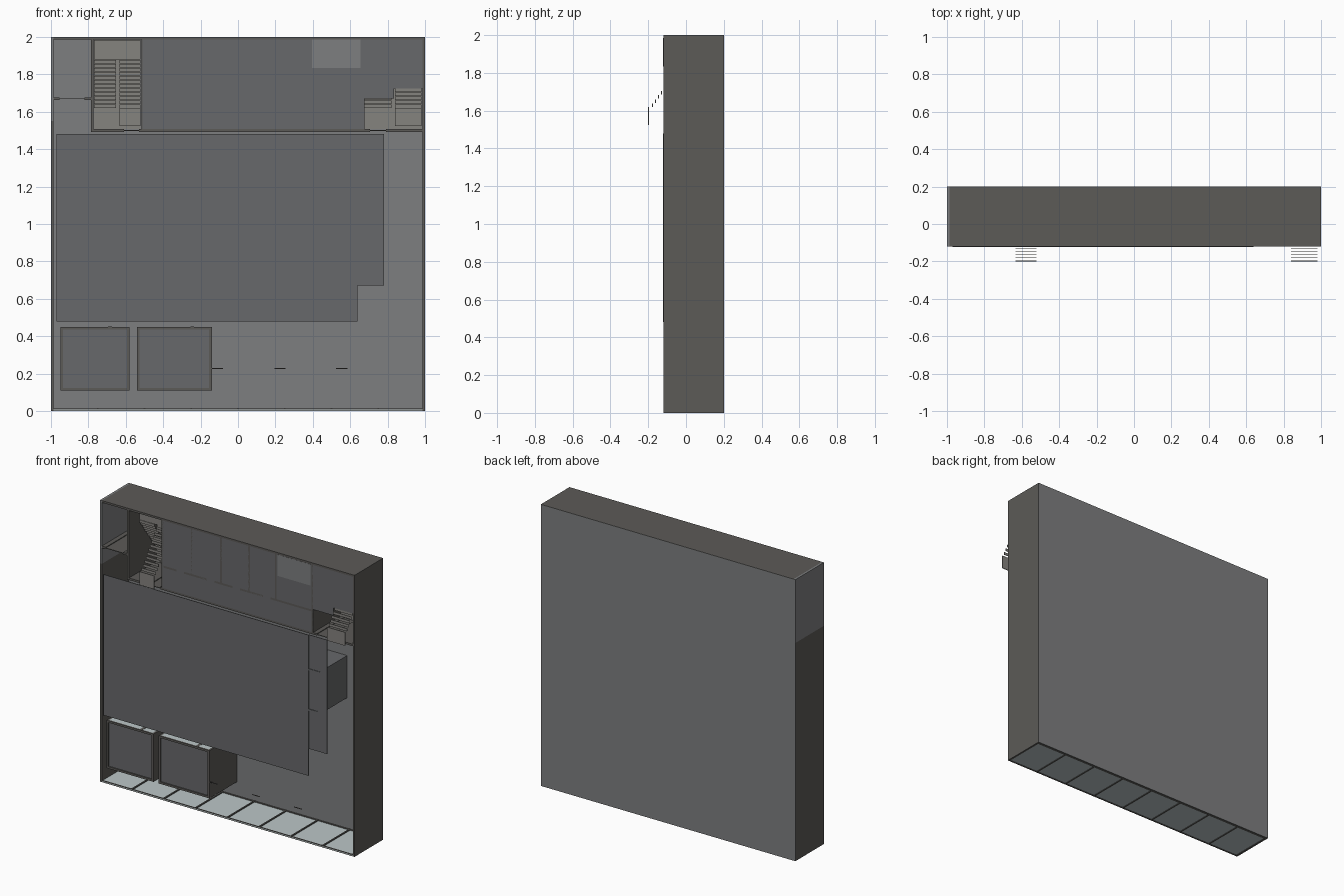
import bpy, bmesh

if "Cube" in bpy.data.objects:
    bpy.data.objects.remove(bpy.data.objects["Cube"])

FRONT, FLOOR, T = -0.12, 0.187, 0.014   # upper deck level, floor surface, wall thickness


def mat(name, r, g, b):
    m = bpy.data.materials.new(name)
    m.diffuse_color = (r, g, b, 1)
    m.use_nodes = True
    m.node_tree.nodes["Principled BSDF"].inputs["Base Color"].default_value = m.diffuse_color
    return m


WALL = mat("wall_grey", 0.107, 0.103, 0.096)
DECK = mat("deck_grey", 0.136, 0.140, 0.145)
PALE = mat("pale_floor", 0.208, 0.212, 0.217)
STONE = mat("stair_stone", 0.235, 0.228, 0.212)
GLASS = mat("glass", 0.50, 0.57, 0.575)


def boxes(name, material, items):
    """One object made of boxes given as (x0, x1, y0, y1, z0, z1)."""
    bm = bmesh.new()
    for x0, x1, y0, y1, z0, z1 in items:
        vs = bmesh.ops.create_cube(bm, size=1)["verts"]
        for v in vs:
            v.co = (x0 + (v.co.x + .5) * (x1 - x0),
                    y0 + (v.co.y + .5) * (y1 - y0),
                    z0 + (v.co.z + .5) * (z1 - z0))
    me = bpy.data.meshes.new(name)
    bm.to_mesh(me)
    bm.free()
    me.materials.append(material)
    ob = bpy.data.objects.new(name, me)
    bpy.context.collection.objects.link(ob)
    return ob


def wall(x0, x1, z0, z1, y0=FRONT):
    return (x0, x1, y0, FLOOR, z0, z1)


def hwall(z, *spans):
    return [wall(a, b, z - T / 2, z + T / 2) for a, b in spans]


def vwall(x, z0, z1):
    return wall(x - T / 2, x + T / 2, z0, z1)


def deck(x0, x1, z0, z1, y=FRONT):
    return (x0, x1, y, y + 0.004, z0, z1)


# Outer shell
boxes("floor_slab", PALE, [(-1 + T, 1 - T, FLOOR, 0.2, T, 2 - T)])
boxes("outer_walls", WALL, [(1 - T, 1, FRONT, .2, 0, 2), (-1 + T, 1 - T, FRONT, .2, 2 - T, 2),
                            (-1, -1 + T, FRONT, .2, 0, 1.55)])
boxes("left_wall_upper", PALE, [(-1, -1 + T, FRONT, .2, 1.55, 2)])
boxes("back_skin", PALE, [(-1, 1, .199, .2005, 0, 2)])

# Glazed facade along the bottom edge
boxes("facade_glass", GLASS, [wall(-1 + T, 1 - T, 0.004, 0.009)])
frames = [wall(-.75 + .25 * i - .005, -.75 + .25 * i + .005, 0, 0.016) for i in range(7)]
frames += [(-1 + T, 1 - T, FRONT, FRONT + .008, 0, .013),
           (-1 + T, 1 - T, FLOOR - .008, .2, 0, .013)]
boxes("facade_mullions", WALL, frames)

# Upper decks
boxes("main_deck", DECK, [deck(-0.97, 0.64, 0.48, 1.48, FRONT - .002)])
boxes("side_deck", DECK, [deck(0.64, 0.78, 0.67, 1.48, FRONT + .004)])
boxes("office_deck", DECK, [deck(-0.51, 0.675, 1.507, 1.986), deck(0.675, 0.835, 1.67, 1.986),
                            deck(0.835, 0.986, 1.725, 1.986)])
boxes("light_panel", PALE, [deck(0.395, 0.655, 1.835, 1.986, FRONT - .001)])


# Free-standing rooms: ring of walls, optionally lidded and glazed on the upper side
def room(name, x0, x1, z0, z1, glazed):
    ring = [wall(x0, x0 + T, z0, z1), wall(x1 - T, x1, z0, z1),
            wall(x0 + T, x1 - T, z0, z0 + T)]
    top = wall(x0 + T, x1 - T, z1 - T, z1)
    if glazed:
        door = x1 - T - .1
        ring += [(x0 + T, x1 - T, FRONT, FRONT + .012, z1 - T, z1),
                 wall(door, door + .02, z1 - T, z1 + .001)]
        boxes(name + "_walls", WALL, ring)
        boxes(name + "_glazing", GLASS, [wall(x0 + T, x1 - T, z1 - T, z1, FRONT + .012)])
        boxes(name + "_lid", DECK, [deck(x0 + T, x1 - T, z0 + T, z1 - T, FRONT + .008)])
    else:
        boxes(name + "_walls", DECK, ring + [top])


room("left_room", -0.95, -0.58, 0.11, 0.45, True)
room("middle_room", -0.54, -0.14, 0.11, 0.45, True)
room("lift_shaft", 0.50, 0.727, 0.94, 1.24, False)

# Small bars in the entrance hall
boxes("hall_bars", WALL, [(x, x + .06, FRONT, FRONT + .004, .225, .229)
                          for x in (-.14, .195, .525)])

# Partition walls of the rear rooms
parts = hwall(1.50, (-0.787, -0.61), (-0.53, 0.705), (0.79, 1 - T))
parts += hwall(1.67, (-1 + T, -0.955), (-0.82, -0.787))
parts += hwall(1.66, (-0.503, -.40), (-.34, -.16), (-.10, .04), (.10, .28), (.34, .661))
parts += [vwall(x, 1.507, 1.986) for x in (-0.78, -0.51, 0.668)]
parts += [vwall(x, 1.667, 1.986) for x in (-0.28, -0.05, 0.17, 0.38)]
boxes("partition_walls", WALL, parts)
boxes("door_leaves", WALL, [wall(a, b, z - .002, z + .002) for a, b, z in
                            ((-.955, -.82, 1.67), (-.61, -.53, 1.5), (.705, .79, 1.5))])


# Twin-flight stairs with open treads, half landing and end landing
def stairs(name, xa, xm, xb):
    n, rise, run, t = 12, 0.0162, 0.0217, 0.004
    items = []
    for i in range(n):
        z = 1.62 + i * run
        y_up = FLOOR - rise * (i + 1)
        y_top = -0.196 + rise * (i + 1)
        items.append((xa, xm - .01, y_up, y_up + t, z, z + run - .003))
        items.append((xm + .01, xb, y_top, y_top + t, z, z + run - .003))
    items.append((xa, xb, -0.008, -0.002, 1.88, 1.985))
    items.append((xm + .01, xb, -0.2, -0.195, 1.525, 1.62))
    boxes(name, STONE, items)
    boxes(name + "_floor", STONE, [(xa, xb, FLOOR - .002, FLOOR, 1.508, 1.985)])


stairs("left_stairs", -0.77, -0.643, -0.52)
stairs("right_stairs", 0.677, 0.83, 0.982)
